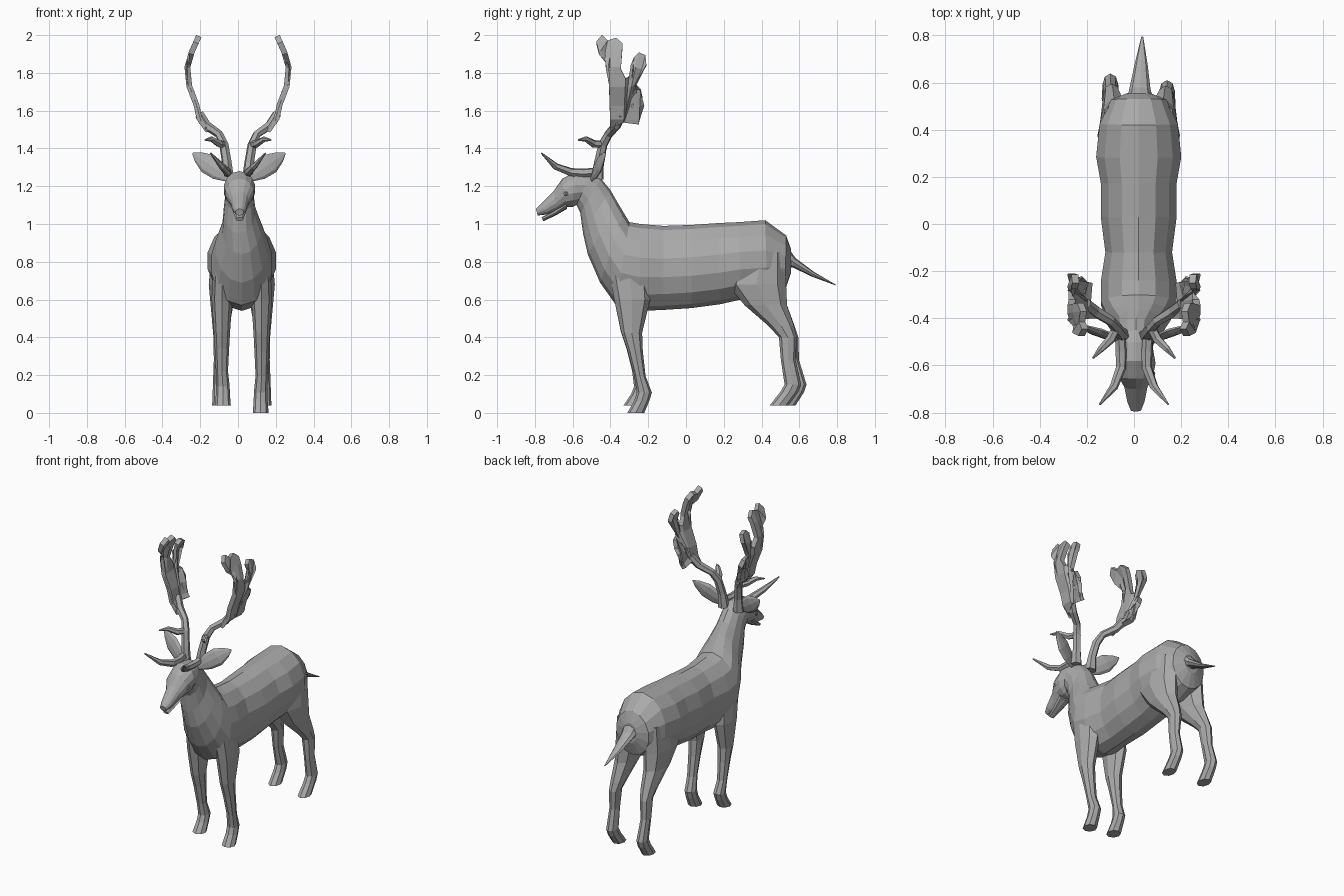
import bpy, bmesh, math
from mathutils import Vector

cube = bpy.data.objects.get("Cube")
if cube:
    bpy.data.objects.remove(cube, do_unlink=True)

# One plain colour
grey = bpy.data.materials.new("plain_grey")
tone = (0.4, 0.4, 0.4, 1)
grey.diffuse_color = tone
grey.use_nodes = True
grey.node_tree.nodes["Principled BSDF"].inputs["Base Color"].default_value = tone


def finish(name, bm):
    """Turn a bmesh into a flat-shaded object."""
    bmesh.ops.recalc_face_normals(bm, faces=bm.faces)
    mesh = bpy.data.meshes.new(name)
    bm.to_mesh(mesh)
    bm.free()
    mesh.materials.append(grey)
    obj = bpy.data.objects.new(name, mesh)
    bpy.context.collection.objects.link(obj)
    return obj


def skin_rings(name, rings, sides):
    """Bridge elliptical rings given as (centre, half axis, half axis)."""
    bm = bmesh.new()
    loops = []
    for centre, u, v in rings:
        angles = [math.tau * i / sides for i in range(sides)]
        loops.append([bm.verts.new(centre + u * math.cos(a) + v * math.sin(a)) for a in angles])
    for low, high in zip(loops, loops[1:]):
        for i in range(sides):
            j = (i + 1) % sides
            bm.faces.new((low[i], low[j], high[j], high[i]))
    bm.faces.new(loops[0])
    bm.faces.new(loops[-1])
    return finish(name, bm)


def loft(name, sections, sides=12):
    """Sections are (x, y and z of one edge, y and z of the other, half width)."""
    rings = []
    for x, ay, az, by, bz, width in sections:
        a, b = Vector((x, ay, az)), Vector((x, by, bz))
        rings.append(((a + b) / 2, (a - b) / 2, Vector((width, 0, 0))))
    return skin_rings(name, rings, sides)


def tube(name, points, radii, sides=6):
    points = [Vector(p) for p in points]
    rings = []
    for i, p in enumerate(points):
        along = points[min(i + 1, len(points) - 1)] - points[max(i - 1, 0)]
        u = along.orthogonal().normalized()
        v = along.normalized().cross(u)
        rings.append((p, u * radii[i], v * radii[i]))
    return skin_rings(name, rings, sides)


def blend(value, keys):
    """Piecewise linear lookup."""
    for (a, fa), (b, fb) in zip(keys, keys[1:]):
        if value <= b:
            return fa + (fb - fa) * max(0, (value - a) / (b - a))
    return keys[-1][1]


# Body, neck and head in one loft: top y, top z, bottom y, bottom z, half width
spine = [
    (.555, .87, .555, .74, .05), (.53, .94, .525, .65, .12),
    (.42, 1.02, .43, .61, .17), (.28, 1.01, .29, .6, .185),
    (.17, 1.005, .18, .575, .165), (.03, .995, .03, .555, .165),
    (-.12, .99, -.12, .545, .145), (-.24, 1, -.25, .54, .165),
    (-.3, 1.01, -.37, .57, .165), (-.33, 1.06, -.455, .69, .14),
    (-.36, 1.11, -.52, .84, .105), (-.4, 1.18, -.545, .95, .085),
    (-.45, 1.24, -.56, 1.06, .075), (-.5, 1.275, -.58, 1.1, .075),
    (-.58, 1.28, -.6, 1.09, .085), (-.655, 1.24, -.64, 1.09, .075),
    (-.7, 1.175, -.68, 1.07, .05), (-.765, 1.11, -.74, 1.05, .037),
    (-.795, 1.08, -.785, 1.045, .022),
]
loft("body_neck_head", [(.02 if s[0] > -.4 else .008,) + s for s in spine], 14)
loft("lower_jaw", [
    (.008, -.63, 1.12, -.63, 1.08, .045),
    (.008, -.7, 1.07, -.69, 1.045, .032),
    (.008, -.765, 1.035, -.755, 1.015, .02)], 8)
loft("tail", [
    (.025, .53, .89, .53, .77, .055), (.025, .58, .82, .565, .77, .045),
    (.03, .68, .745, .67, .72, .028), (.035, .795, .678, .795, .674, .004)], 8)

# Legs: front y, back y, z, distance from the middle, half width
fore = [
    (-.42, -.2, .82, .1, .05), (-.38, -.19, .6, .105, .055),
    (-.345, -.235, .43, .105, .043), (-.315, -.235, .34, .105, .038),
    (-.285, -.225, .22, .105, .032), (-.275, -.195, .14, .1, .036),
    (-.29, -.21, .1, .1, .037), (-.33, -.24, .04, .1, .042),
]
hind = [
    (.28, .52, .85, .1, .06), (.22, .53, .68, .1, .075),
    (.31, .535, .57, .105, .06), (.44, .575, .46, .11, .045),
    (.5, .595, .4, .115, .035), (.52, .598, .28, .12, .028),
    (.55, .638, .15, .12, .033), (.53, .625, .11, .12, .034),
    (.48, .58, .04, .12, .037),
]
for side, label in ((1, "left"), (-1, "right")):
    for kind, leg in (("fore", fore), ("hind", hind)):
        sections = []
        for front, back, z, out, width in leg:
            # the left limbs stand a little differently
            low = max(0, .5 - z) if side > 0 else 0
            shift = -.08 * low if kind == "hind" else .04 * low
            drop = .09 * low if kind == "fore" else 0
            sections.append((.02 + side * out, front + shift, z - drop, back + shift, z - drop, width))
        loft(f"{label}_{kind}_leg", sections, 8)

# Ears: leaf outline, folded along the middle
ear_shape = [(0, .02), (.3, .05), (.6, .055), (.85, .03), (1, .004)]
for side, label in ((1, "left"), (-1, "right")):
    base = Vector((.005 + side * .05, -.5, 1.24))
    tip = Vector((.005 + side * .245, -.425, 1.375))
    along = (tip - base).normalized()
    across = along.cross(Vector((0, 1, 0))).normalized()
    depth = along.cross(across) * .3
    skin_rings(f"{label}_ear", [(base.lerp(tip, t), across * w, depth * w) for t, w in ear_shape], 8)

    # Eyes
    bm = bmesh.new()
    bmesh.ops.create_icosphere(bm, subdivisions=1, radius=.016)
    bmesh.ops.translate(bm, verts=bm.verts, vec=(.008 + side * .068, -.635, 1.16))
    finish(f"{label}_eye", bm)

    # Antler beam and its lower tines
    beam = [(.055, -.47, 1.24), (.06, -.46, 1.33), (.075, -.44, 1.42),
            (.1, -.41, 1.475), (.165, -.37, 1.52), (.205, -.34, 1.58)]
    brow = [(.06, -.45, 1.28), (.055, -.54, 1.27), (.055, -.61, 1.275),
            (.085, -.69, 1.305), (.145, -.765, 1.375)]
    second = [(.07, -.43, 1.42), (.1, -.49, 1.425), (.14, -.53, 1.45), (.175, -.57, 1.445)]
    for name, path, radii in (
            ("antler_beam", beam, (.035, .026, .025, .022, .025, .025)),
            ("brow_tine", brow, (.022, .024, .022, .018, .004)),
            ("second_tine", second, (.02, .02, .015, .004))):
        tube(f"{label}_{name}", [(side * x, y, z) for x, y, z in path], radii)

    # Antler palm: flat outline, sliced and bent outwards by height
    outline = [
        (-.4, 1.5), (-.33, 1.545), (-.25, 1.535), (-.245, 1.575), (-.295, 1.63),
        (-.23, 1.665), (-.24, 1.71), (-.27, 1.73), (-.21, 1.84), (-.215, 1.89),
        (-.25, 1.905), (-.275, 1.88), (-.285, 1.79), (-.32, 1.77), (-.345, 1.82),
        (-.335, 1.95), (-.37, 1.98), (-.415, 1.965), (-.445, 1.995), (-.475, 1.96),
        (-.46, 1.9), (-.41, 1.84), (-.385, 1.735), (-.39, 1.63)]
    bend = [(1.5, .165), (1.56, .205), (1.63, .22), (1.73, .258), (1.83, .268), (1.91, .245), (2, .205)]
    bm = bmesh.new()
    bm.faces.new([bm.verts.new((0, y, z)) for y, z in outline])
    bmesh.ops.triangulate(bm, faces=bm.faces)
    for z, _ in bend:
        everything = bm.verts[:] + bm.edges[:] + bm.faces[:]
        bmesh.ops.bisect_plane(bm, geom=everything, plane_co=(0, 0, z), plane_no=(0, 0, 1))
    for v in bm.verts:
        v.co.x = side * blend(v.co.z, bend)
    palm = finish(f"{label}_antler_palm", bm)
    thick = palm.modifiers.new("thickness", "SOLIDIFY")
    thick.thickness = .03
    thick.offset = 0
